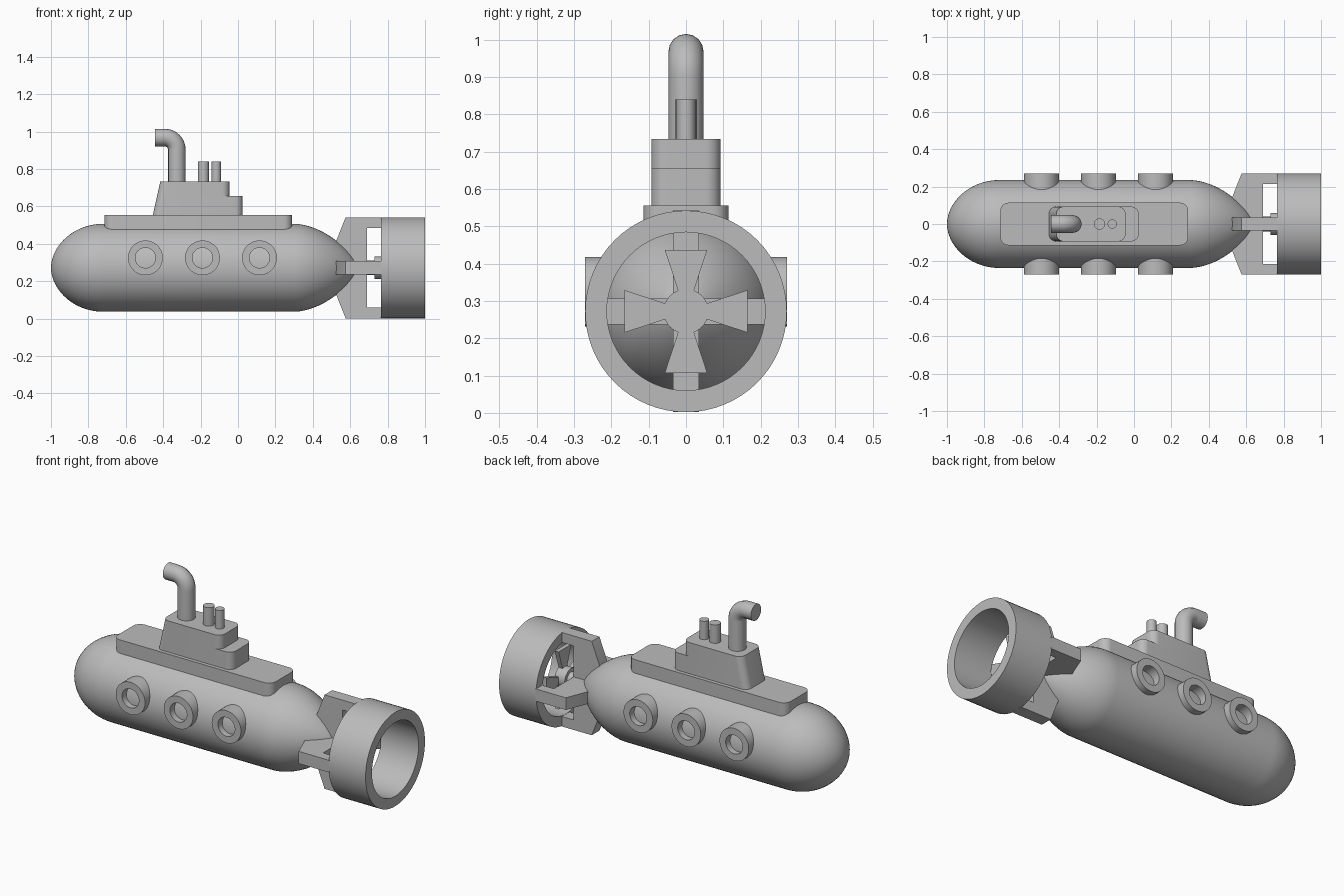
import bpy, bmesh, math
from mathutils import Matrix, Vector

cube = bpy.data.objects.get("Cube")
if cube:
    bpy.data.objects.remove(cube, do_unlink=True)

AXIS_Z = 0.272
AXIS = Matrix.Translation((0, 0, AXIS_Z))
UP = Matrix.Rotation(-math.pi / 2, 4, 'Y')      # turns the lathe axis x to z

grey = bpy.data.materials.new("plain grey")
grey.use_nodes = True
grey.diffuse_color = (0.5, 0.5, 0.5, 1)
grey.node_tree.nodes["Principled BSDF"].inputs["Base Color"].default_value = grey.diffuse_color


def smooth(ob):
    bpy.ops.object.select_all(action='DESELECT')
    ob.select_set(True)
    bpy.context.view_layer.objects.active = ob
    bpy.ops.object.shade_smooth_by_angle(angle=math.radians(30))


def finish(name, bm, matrix=Matrix()):
    bmesh.ops.remove_doubles(bm, verts=bm.verts, dist=1e-5)
    bmesh.ops.recalc_face_normals(bm, faces=bm.faces)
    bm.transform(matrix)
    mesh = bpy.data.meshes.new(name)
    bm.to_mesh(mesh)
    bm.free()
    mesh.materials.append(grey)
    ob = bpy.data.objects.new(name, mesh)
    bpy.context.collection.objects.link(ob)
    smooth(ob)
    return ob


def lathe(name, profile, matrix=AXIS, closed=False, steps=48):
    """Spin (x, radius) points about the x axis."""
    bm = bmesh.new()
    verts = [bm.verts.new((x, r, 0)) for x, r in profile]
    pairs = list(zip(verts, verts[1:]))
    if closed:
        pairs.append((verts[-1], verts[0]))
    edges = [bm.edges.new(p) for p in pairs]
    bmesh.ops.spin(bm, geom=verts + edges, axis=(1, 0, 0), cent=(0, 0, 0),
                   angle=math.tau, steps=steps)
    return finish(name, bm, matrix)


def rod(name, x0, x1, r, matrix=AXIS):
    return lathe(name, [(x0, 0), (x0, r), (x1, r), (x1, 0)], matrix, steps=32)


def prism(name, points, depth, matrix=Matrix(), lean=None):
    """Extrude a closed outline; lean may shift the finished vertices."""
    bm = bmesh.new()
    face = bm.faces.new([bm.verts.new(p) for p in points])
    out = bmesh.ops.extrude_face_region(bm, geom=[face])
    moved = [v for v in out["geom"] if isinstance(v, bmesh.types.BMVert)]
    bmesh.ops.translate(bm, verts=moved, vec=depth)
    if lean:
        for v in bm.verts:
            v.co.x += lean(v.co)
    return finish(name, bm, matrix)


def rounded_block(name, x0, x1, half, z0, z1, r, lean=None):
    points = []
    corners = [(x1 - r, half - r), (x0 + r, half - r), (x0 + r, r - half), (x1 - r, r - half)]
    for k, (cx, cy) in enumerate(corners):
        for i in range(9):
            a = math.pi / 2 * (k + i / 8)
            points.append((cx + r * math.cos(a), cy + r * math.sin(a), z0))
    return prism(name, points, (0, 0, z1 - z0), lean=lean)


# Hull: rounded nose, straight middle, tapering tail
R, N = 0.235, 20
nose = []
for i in range(N + 1):
    u = math.cos(math.pi / 2 * i / N)
    nose.append((-0.72 - 0.28 * u, R * max(0, 1 - u * u) ** 0.53))
tail = []
for i in range(N + 1):
    u = math.sin(math.pi / 2 * i / N)
    tail.append((0.3 + 0.35 * u, R * max(0, 1 - u ** 1.8) ** 0.8))
lathe("hull", nose + tail, steps=64)

# Deck and stepped tower with a raked front
rounded_block("deck", -0.715, 0.29, 0.114, 0.465, 0.555, 0.045)


def rake(co):
    return 0.222 * (co.z - 0.555) if co.x < -0.3 else 0


rounded_block("tower_base", -0.455, 0.025, 0.093, 0.545, 0.655, 0.04, rake)
rounded_block("tower_top", -0.455, -0.045, 0.093, 0.6, 0.734, 0.04, rake)

# Snorkel pipe bent toward the nose
bend = 0.065
path = [(-0.327, 0, 0.7)]
for i in range(13):
    a = math.pi / 2 * i / 12
    path.append((-0.327 - bend + bend * math.cos(a), 0, 0.968 - bend + bend * math.sin(a)))
path.append((-0.445, 0, 0.968))
curve = bpy.data.curves.new("snorkel", 'CURVE')
curve.dimensions = '3D'
curve.bevel_depth = 0.047
curve.bevel_resolution = 6
curve.use_fill_caps = True
spline = curve.splines.new('POLY')
spline.points.add(len(path) - 1)
for point, co in zip(spline.points, path):
    point.co = (*co, 1)
curve.materials.append(grey)
snorkel = bpy.data.objects.new("snorkel", curve)
bpy.context.collection.objects.link(snorkel)
bpy.ops.object.select_all(action='DESELECT')
snorkel.select_set(True)
bpy.context.view_layer.objects.active = snorkel
bpy.ops.object.convert(target='MESH')
smooth(bpy.context.view_layer.objects.active)

# Two periscope tubes
for name, x, r in (("front_periscope", -0.185, 0.03), ("rear_periscope", -0.116, 0.025)):
    rod(name, 0.7, 0.84, r, Matrix.Translation((x, 0, 0)) @ UP)

# Porthole rims on both sides
rim = [(0.14, 0.093), (0.27, 0.093), (0.27, 0.054), (0.14, 0.054)]
for side, sign in (("left", 1), ("right", -1)):
    for i, x in enumerate((-0.495, -0.19, 0.115)):
        turn = Matrix.Rotation(sign * math.pi / 2, 4, 'Z')
        lathe(f"{side}_porthole_{i + 1}", rim, Matrix.Translation((x, 0, 0.325)) @ turn, True)

# Duct ring around the propeller
lathe("duct_ring", [(0.765, 0.27), (1, 0.27), (1, 0.212), (0.765, 0.212)], closed=True, steps=64)

# Four fins holding the ring, and four flared propeller blades
fin = [(0.5, 0), (0.5, 0.08), (0.575, 0.27), (0.768, 0.27), (0.768, 0.213), (0.69, 0.213), (0.69, 0)]
blade = [(-0.016, 0.04), (-0.057, 0.165), (0.057, 0.165), (0.016, 0.04)]
for i, place in enumerate(("top", "right", "bottom", "left")):
    turn = AXIS @ Matrix.Rotation(math.pi / 2 * i, 4, 'X')
    prism(f"{place}_fin", [(x, -0.035, r) for x, r in fin], (0, 0.07, 0), turn)
    prism(f"{place}_blade", [(0.77, y, r) for y, r in blade], (0.025, 0, 0), turn)

# Propeller shaft and hub
rod("propeller_shaft", 0.6, 0.74, 0.04)
rod("propeller_hub", 0.73, 0.795, 0.06)
